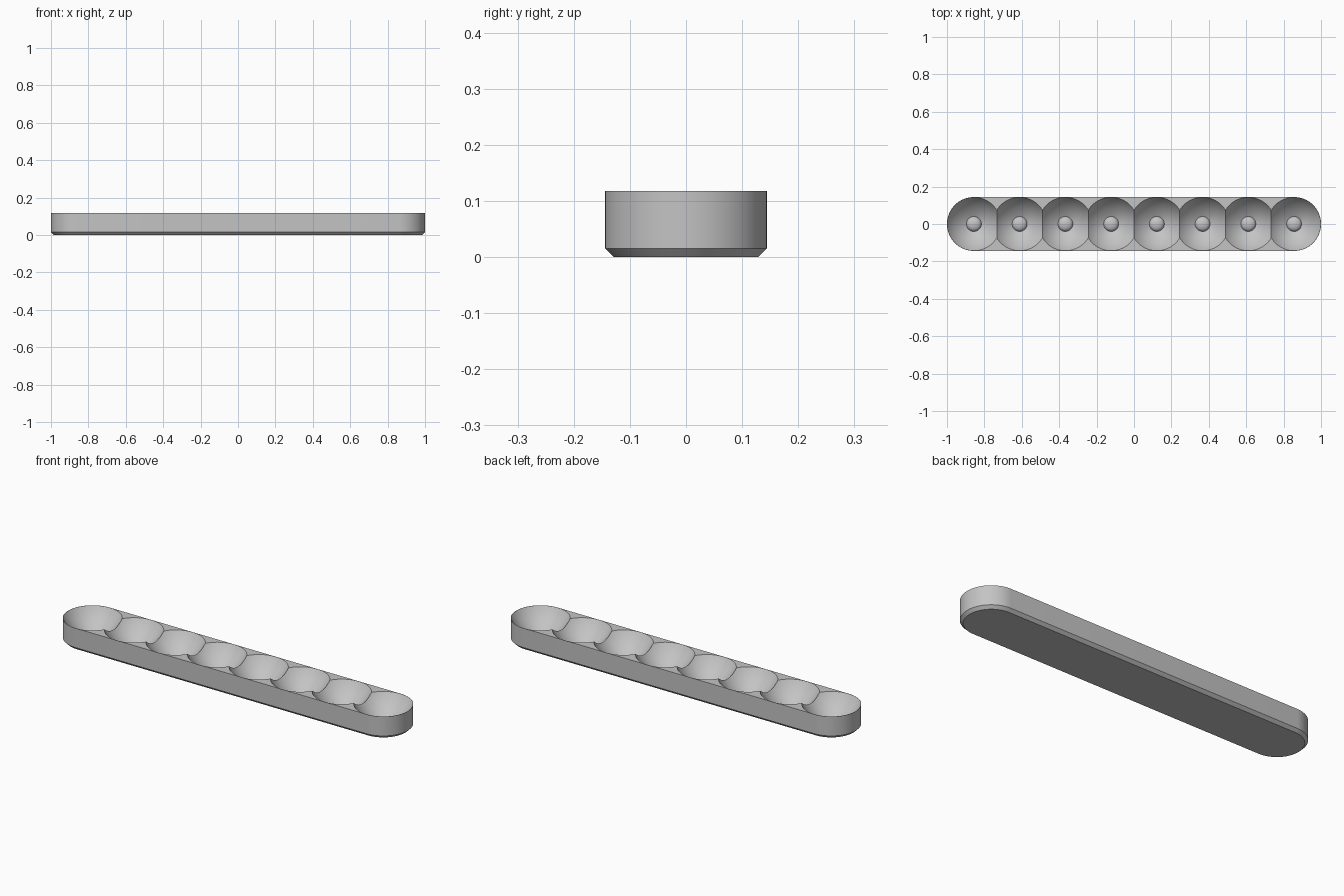
import bpy, bmesh, math

if "Cube" in bpy.data.objects:
    bpy.data.objects.remove(bpy.data.objects["Cube"])

RADIUS, HEIGHT, CUPS = 0.144, 0.118, 8
HALF = 1 - RADIUS
PITCH = 2 * HALF / (CUPS - 1)
SEGMENTS = 96

grey = bpy.data.materials.new("light grey")
grey.use_nodes = True
colour = (0.55, 0.55, 0.55, 1)
grey.diffuse_color = colour
grey.node_tree.nodes["Principled BSDF"].inputs["Base Color"].default_value = colour


def loft(name, profile, half=0.0, x=0.0):
    """Stack rounded outlines of (radius, height) into a closed solid."""
    bm = bmesh.new()
    rings = []
    for r, z in profile:
        ring = []
        for i in range(SEGMENTS):
            a = (i + 0.5) * math.tau / SEGMENTS
            ring.append(bm.verts.new((x + math.copysign(half, math.cos(a)) + r * math.cos(a),
                                      r * math.sin(a), z)))
        rings.append(ring)
    for low, high in zip(rings, rings[1:]):
        for i in range(SEGMENTS):
            j = (i + 1) % SEGMENTS
            bm.faces.new((low[i], low[j], high[j], high[i]))
    bm.faces.new(rings[0][::-1])
    bm.faces.new(rings[-1])
    bmesh.ops.recalc_face_normals(bm, faces=bm.faces)
    mesh = bpy.data.meshes.new(name)
    bm.to_mesh(mesh)
    bm.free()
    mesh.materials.append(grey)
    obj = bpy.data.objects.new(name, mesh)
    bpy.context.collection.objects.link(obj)
    return obj


# Long rounded body with a chamfered base
tray = loft("tray", [(RADIUS - 0.015, 0), (RADIUS, 0.015), (RADIUS, HEIGHT)], HALF)

# Cup profile: small central dome, then a gently bowed funnel up to the rim
foot, floor, rise = 0.04, 0.02, 0.022
cup = []
for k in range(8):
    r = 0.004 + (foot - 0.004) * k / 7
    cup.append((r, floor + rise * math.sqrt(max(0, 1 - (r / foot) ** 2))))
rim = RADIUS - 0.001
for k in range(1, 13):
    t = k / 12
    w = ((1 - t) ** 2, 2 * t * (1 - t), t * t)
    cup.append((w[0] * foot + w[1] * 0.106 + w[2] * rim,
                w[0] * floor + w[1] * 0.055 + w[2] * HEIGHT))
cup.append((rim, HEIGHT + 0.1))

# Carve the overlapping row of cups
bpy.ops.object.select_all(action="DESELECT")
tray.select_set(True)
bpy.context.view_layer.objects.active = tray
for n in range(CUPS):
    cutter = loft("cup_cutter", cup, x=-HALF + n * PITCH)
    cutter.hide_render = True
    cut = tray.modifiers.new("cup", "BOOLEAN")
    cut.operation = "DIFFERENCE"
    cut.solver = "EXACT"
    cut.object = cutter
    bpy.ops.object.modifier_apply(modifier=cut.name)
    bpy.data.objects.remove(cutter)

bpy.ops.object.shade_smooth_by_angle(angle=math.radians(30))
